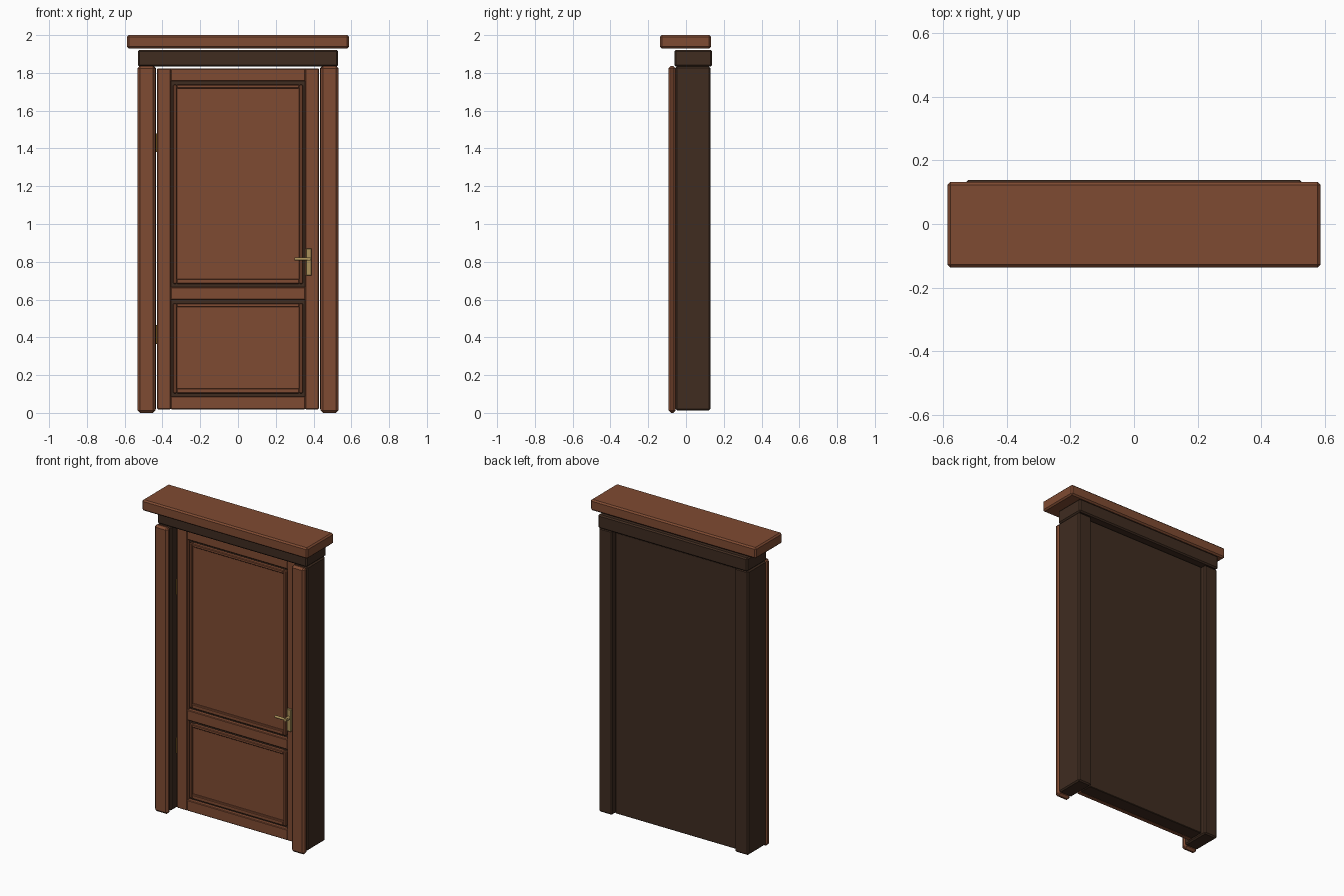
import bpy, bmesh, math
from mathutils import Matrix, Vector

if "Cube" in bpy.data.objects:
    bpy.data.objects.remove(bpy.data.objects["Cube"])


def material(name, rgb):
    m = bpy.data.materials.new(name)
    m.diffuse_color = (*rgb, 1)
    m.use_nodes = True
    m.node_tree.nodes["Principled BSDF"].inputs["Base Color"].default_value = m.diffuse_color
    return m


BROWN = material("warm brown wood", (0.212, 0.070, 0.032))
DARK = material("dark brown wood", (0.050, 0.025, 0.0145))
BRASS = material("light brass", (0.40, 0.28, 0.10))
OCHRE = material("dark brass", (0.22, 0.12, 0.02))


def finish(name, bm, mat):
    me = bpy.data.meshes.new(name)
    bm.to_mesh(me)
    bm.free()
    me.materials.append(mat)
    ob = bpy.data.objects.new(name, me)
    bpy.context.collection.objects.link(ob)
    return ob


def box(name, x, y, z, mat, bevel=0.0):
    """Chamfered box from (min, max) ranges."""
    bm = bmesh.new()
    size = [r[1] - r[0] for r in (x, y, z)]
    mid = Vector([(r[0] + r[1]) / 2 for r in (x, y, z)])
    bmesh.ops.create_cube(bm, size=1, matrix=Matrix.Translation(mid) @ Matrix.Diagonal((*size, 1)))
    ob = finish(name, bm, mat)
    if bevel:
        b = ob.modifiers.new("Bevel", "BEVEL")
        b.width, b.segments = bevel, 1
    return ob


def rod(name, p, q, r, mat):
    """Smooth cylinder between two points."""
    p, q = Vector(p), Vector(q)
    rot = (q - p).to_track_quat('Z', 'Y').to_matrix().to_4x4()
    bm = bmesh.new()
    bmesh.ops.create_cone(bm, cap_ends=True, segments=16, radius1=r, radius2=r,
                          depth=(q - p).length, matrix=Matrix.Translation((p + q) / 2) @ rot)
    for f in bm.faces:
        f.smooth = len(f.verts) == 4
    for e in bm.edges:
        e.smooth = all(f.smooth for f in e.link_faces)
    return finish(name, bm, mat)


# Cornice and header
box("cornice", (-0.587, 0.587), (-0.137, 0.132), (1.93, 2.0), BROWN, 0.009)
box("header", (-0.53, 0.53), (-0.062, 0.138), (1.834, 1.921), DARK, 0.008)

F = -0.009  # front plane of the door leaf

# Jambs, front casings and door stiles, both sides
for s, side in ((-1, "left"), (1, "right")):
    def span(a, b):
        return tuple(sorted((s * a, s * b)))
    box(f"{side}_jamb", span(0.435, 0.53), (-0.056, 0.129), (0.013, 1.834), DARK, 0.008)
    box(f"{side}_casing", span(0.438, 0.532), (-0.092, -0.055), (0.0, 1.837), BROWN, 0.013)
    box(f"{side}_stile", span(0.355, 0.428), (F, F + 0.035), (0.019, 1.823), BROWN, 0.004)

# Door backing slab and rails
box("door_slab", (-0.427, 0.427), (F + 0.025, 0.106), (0.02, 1.822), DARK, 0.003)
for name, z in (("bottom", (0.019, 0.088)), ("middle", (0.600, 0.666)), ("top", (1.757, 1.823))):
    box(f"{name}_rail", (-0.357, 0.357), (F, F + 0.035), z, BROWN, 0.004)

# Panels, each with a surrounding moulding
for name, z0, z1 in (("lower", 0.103, 0.580), ("upper", 0.683, 1.738)):
    X, t, y = 0.343, 0.019, (F + 0.003, F + 0.035)
    box(f"{name}_panel", (-0.33, 0.33), (F + 0.018, F + 0.035), (z0 + 0.01, z1 - 0.01), BROWN)
    for s, side in ((-1, "left"), (1, "right")):
        box(f"{name}_moulding_{side}", tuple(sorted((s * X, s * (X - t)))), y, (z0, z1), BROWN, 0.004)
    box(f"{name}_moulding_bottom", (-X + t, X - t), y, (z0, z0 + 0.027), BROWN, 0.004)
    box(f"{name}_moulding_top", (-X + t, X - t), y, (z1 - 0.02, z1), BROWN, 0.004)

# Handle: back plate, spindle and lever
box("handle_plate", (0.36, 0.39), (F - 0.014, F + 0.002), (0.727, 0.87), BRASS, 0.003)
rod("handle_spindle", (0.375, F - 0.01, 0.815), (0.375, F - 0.05, 0.815), 0.011, BRASS)
rod("handle_lever", (0.385, F - 0.042, 0.815), (0.30, F - 0.042, 0.815), 0.008, BRASS)

# Hinges set in the left gap
for name, z in (("lower", 0.365), ("upper", 1.38)):
    box(f"{name}_hinge", (-0.44, -0.426), (F + 0.004, F + 0.034), (z, z + 0.1), OCHRE, 0.002)
